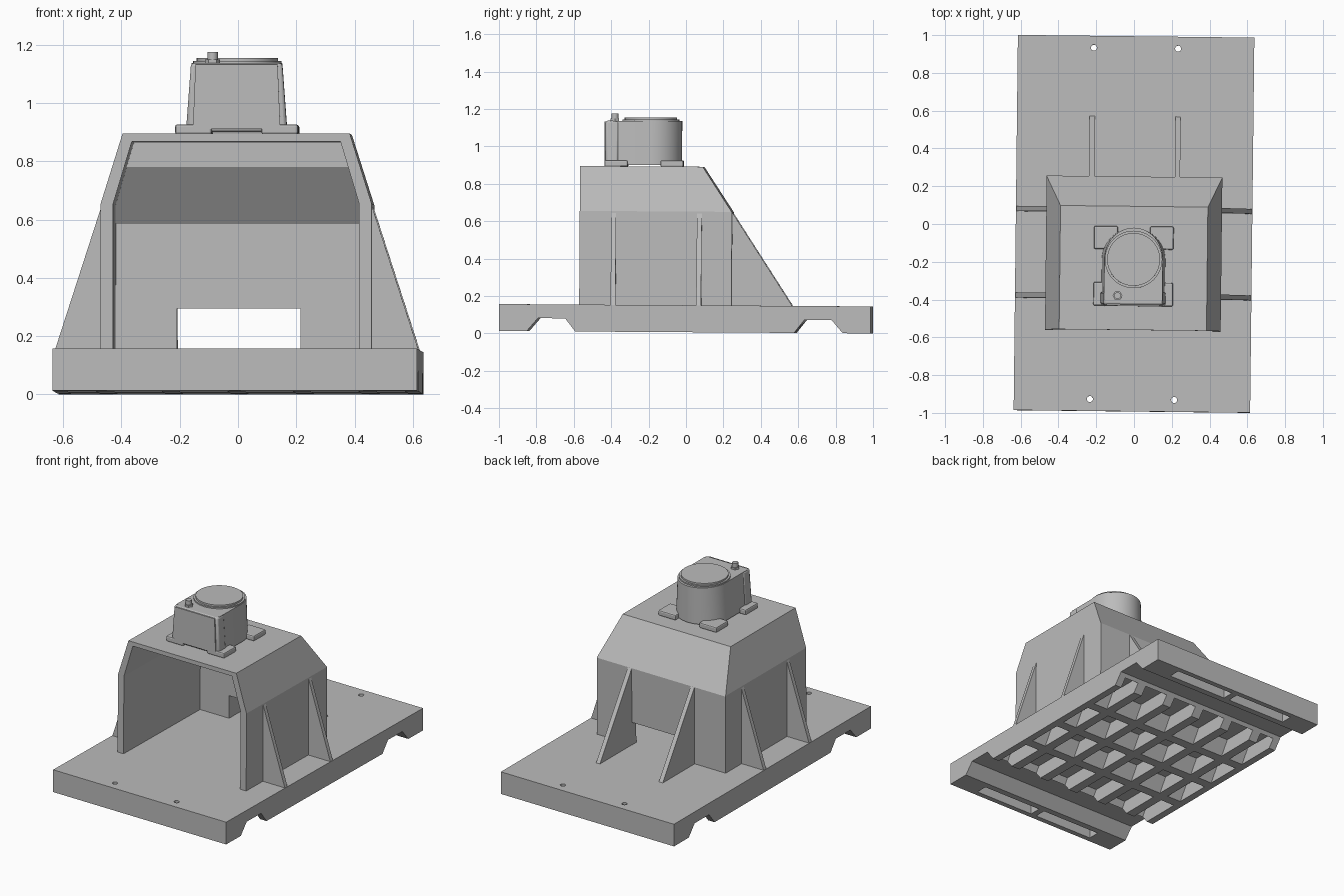
import bpy
import bmesh
from math import radians, sin, cos, pi
from mathutils import Matrix

cube = bpy.data.objects.get("Cube")
if cube:
    bpy.data.objects.remove(cube)

grey = bpy.data.materials.new("casting_grey")
grey.use_nodes = True
COLOUR = (0.5, 0.5, 0.5, 1)
grey.diffuse_color = COLOUR
grey.node_tree.nodes["Principled BSDF"].inputs["Base Color"].default_value = COLOUR

# The whole assembly sits very slightly turned and tilted
POSE = (Matrix.Translation((0, 0, 0.0065)) @ Matrix.Rotation(radians(-0.65), 4, 'Z')
        @ Matrix.Rotation(radians(-0.37), 4, 'X'))


def prism(bm, pts, axis, lo, hi, top_scale=1.0):
    """Extrude a 2D profile along an axis; the far end may be narrowed."""
    place = {'X': lambda a, b, t: (t, a, b),
             'Y': lambda a, b, t: (a, t, b),
             'Z': lambda a, b, t: (a, b, t)}[axis]
    one = [bm.verts.new(place(a, b, lo)) for a, b in pts]
    two = [bm.verts.new(place(a * top_scale, b, hi)) for a, b in pts]
    n = len(pts)
    bm.faces.new(one)
    bm.faces.new(two[::-1])
    for i in range(n):
        j = (i + 1) % n
        bm.faces.new((one[i], one[j], two[j], two[i]))


def rect(a0, a1, b0, b1):
    return [(a0, b0), (a1, b0), (a1, b1), (a0, b1)]


def circle(cx, cy, r, n=32):
    return [(cx + r * cos(2 * pi * i / n), cy + r * sin(2 * pi * i / n)) for i in range(n)]


def part(name, *prisms):
    bm = bmesh.new()
    for p in prisms:
        prism(bm, *p)
    bmesh.ops.recalc_face_normals(bm, faces=bm.faces)
    mesh = bpy.data.meshes.new(name)
    bm.to_mesh(mesh)
    bm.free()
    mesh.materials.append(grey)
    obj = bpy.data.objects.new(name, mesh)
    bpy.context.collection.objects.link(obj)
    return obj


def combine(obj, other, operation):
    """Apply a boolean and discard the helper."""
    mod = obj.modifiers.new("cut", 'BOOLEAN')
    mod.object, mod.operation, mod.solver = other, operation, 'EXACT'
    bpy.context.view_layer.update()
    mesh = bpy.data.meshes.new_from_object(
        obj.evaluated_get(bpy.context.evaluated_depsgraph_get()))
    obj.modifiers.clear()
    obj.data = mesh
    bpy.data.objects.remove(other)


# Base slab with two trapezoid fork channels
W, L, T = 0.626, 0.993, 0.144
channel = [(0.585, 0), (0.64, 0.07), (0.785, 0.07), (0.845, 0)]
side = [(-L, 0)] + [(-y, z) for y, z in channel[::-1]] + channel + [(L, 0), (L, T), (-L, T)]
base = part("base_slab", (side, 'X', -W, W))

# Underside pockets between stringers and cross bars
stringers = [-0.61, -0.45, -0.225, 0, 0.225, 0.45, 0.61]
pockets = []
for s0, s1 in zip(stringers, stringers[1:]):
    for y0, y1 in [(-0.66, -0.32), (-0.27, -0.025), (0.025, 0.27), (0.32, 0.66)]:
        trap = [(y0, -0.01), (y1, -0.01), (y1 - 0.06, 0.09), (y0 + 0.06, 0.09)]
        pockets.append((trap, 'X', s0 + 0.03, s1 - 0.03))
for sx in (-1, 1):
    for sy in (-1, 1):
        xs, ys = sorted((sx * 0.02, sx * 0.44)), sorted((sy * 0.885, sy * 0.96))
        pockets.append((rect(*xs, *ys), 'Z', -0.01, 0.09))
combine(base, part("pocket_cutter", *pockets), 'DIFFERENCE')

# Bolt holes
holes = [(circle(x, y, 0.016, 16), 'Z', -0.1, 0.3) for x in (-0.223, 0.223) for y in (-0.93, 0.93)]
combine(base, part("hole_cutter", *holes), 'DIFFERENCE')


# Hood: front outline crossed with side outline, then hollowed
def hood_solid(name, half, top_half, knee, top, bottom, profile):
    front = [(-half, bottom), (half, bottom), (half, knee), (top_half, top),
             (-top_half, top), (-half, knee)]
    solid = part(name, (front, 'Y', -0.9, 0.5))
    combine(solid, part("outline_cutter", (profile, 'X', -1, 1)), 'INTERSECT')
    return solid


outer = [(-0.567, 0.13), (0.247, 0.13), (0.247, 0.642), (0.088, 0.885), (-0.567, 0.885)]
inner = [(-0.7, 0.09), (0.205, 0.09), (0.205, 0.58), (0.07, 0.775), (0.07, 0.858), (-0.7, 0.858)]
hood = hood_solid("hood", 0.465, 0.39, 0.645, 0.885, 0.13, outer)
combine(hood, hood_solid("hollow_cutter", 0.422, 0.358, 0.645, 0.858, 0.09, inner), 'DIFFERENCE')
window = part("window_cutter", (rect(-0.212, 0.212, 0.08, 0.29), 'Y', 0.0, 0.4))
combine(hood, window, 'DIFFERENCE')

# Gusset ribs on the sides and back
for label, s in (("right", -1), ("left", 1)):
    tri = [(s * 0.45, 0.14), (s * 0.625, 0.14), (s * 0.465, 0.635), (s * 0.45, 0.635)]
    for place, y in (("front", -0.385), ("rear", 0.073)):
        part(f"{label}_{place}_gusset", (tri, 'Y', y - 0.013, y + 0.013))
    x = s * 0.227
    back_tri = [(0.235, 0.14), (0.572, 0.14), (0.247, 0.64), (0.235, 0.64)]
    part(f"{label}_back_gusset", (back_tri, 'X', x - 0.014, x + 0.014))

# Drive unit: rounded tapering body on a raised floor
Z0, Z1 = 0.892, 1.128
CY = -0.195
arc = [(0.168 * cos(pi * i / 24), CY + 0.168 * sin(pi * i / 24)) for i in range(25)]
body = part("drive_body", (arc + [(-0.168, -0.41), (0.168, -0.41)], 'Z', Z0, Z1, 0.92))

# Squared front block with a thinner raised face
block = part("drive_front_block",
             (rect(-0.174, 0.174, -0.435, -0.365), 'Z', Z0, Z1, 0.9))
bevel = block.modifiers.new("soft_edges", 'BEVEL')
bevel.width, bevel.segments = 0.01, 2
part("drive_front_face", (rect(-0.15, 0.15, -0.441, -0.43), 'Z', Z0 + 0.01, Z1 - 0.005, 0.94))

# Mounting feet
for label, s in (("right", -1), ("left", 1)):
    for place, y0, y1 in (("front", -0.44, -0.315), ("rear", -0.14, -0.018)):
        xs = sorted((s * 0.085, s * 0.211))
        foot = part(f"{label}_{place}_foot", (rect(*xs, y0, y1), 'Z', 0.883, 0.918))
        bevel = foot.modifiers.new("soft_edges", 'BEVEL')
        bevel.width, bevel.segments = 0.008, 2

# Round lid and filler knob
lid = part("lid", (circle(0, CY, 0.152, 48), 'Z', Z1 - 0.01, 1.136),
           (circle(0, CY, 0.14, 48), 'Z', 1.13, 1.147))
knob = part("filler_knob", (circle(-0.083, -0.388, 0.018, 20), 'Z', Z1 - 0.01, 1.167),
            (circle(-0.083, -0.388, 0.026, 6), 'Z', Z1 - 0.01, 1.14))

# Pose every part and shade the round ones smooth
for obj in bpy.context.collection.objects:
    if obj.type == 'MESH' and grey.name in obj.data.materials:
        obj.data.transform(POSE)
for obj in (body, block, lid, knob):
    bpy.ops.object.select_all(action='DESELECT')
    obj.select_set(True)
    bpy.context.view_layer.objects.active = obj
    bpy.ops.object.shade_smooth_by_angle(angle=radians(30))
